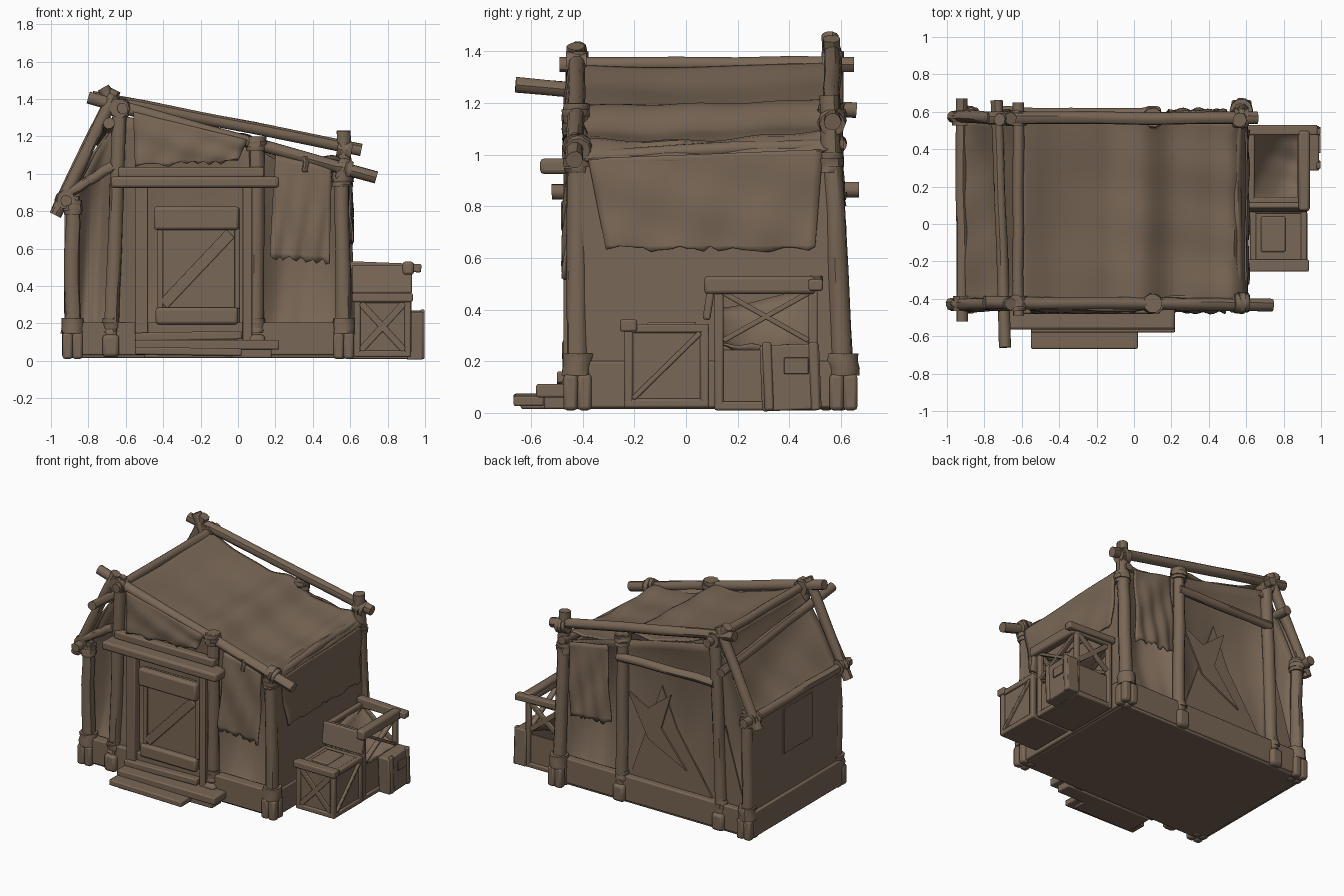
import bpy, bmesh, math, random
from mathutils import Vector

random.seed(4)
cube = bpy.data.objects.get("Cube")
if cube:
    bpy.data.objects.remove(cube)

wood = bpy.data.materials.new("weathered_brown")
wood.use_nodes = True
BROWN = (0.19, 0.135, 0.092, 1)
wood.diffuse_color = BROWN
wood.node_tree.nodes["Principled BSDF"].inputs["Base Color"].default_value = BROWN
made = []


def finish(name, bm, bevel=0, solid=0):
    bmesh.ops.recalc_face_normals(bm, faces=bm.faces)
    me = bpy.data.meshes.new(name)
    bm.to_mesh(me)
    bm.free()
    me.materials.append(wood)
    ob = bpy.data.objects.new(name, me)
    bpy.context.collection.objects.link(ob)
    if solid:
        m = ob.modifiers.new("thickness", 'SOLIDIFY')
        m.thickness, m.offset = solid, 0
    if bevel:
        m = ob.modifiers.new("worn_edges", 'BEVEL')
        m.width, m.segments = bevel, 2
    made.append(ob)
    return ob


def pole(name, a, b, r=0.036, r2=None, rings=6, sides=10):
    """Slightly crooked round log from a to b."""
    a, b = Vector(a), Vector(b)
    r2 = r2 or r
    q = (b - a).to_track_quat('Z', 'Y')
    bm = bmesh.new()
    prev = None
    for i in range(rings):
        t = i / (rings - 1)
        wob = Vector((random.uniform(-1, 1), random.uniform(-1, 1), 0)) * 0.004
        ring = []
        for k in range(sides):
            ang = math.tau * k / sides
            rad = (r + (r2 - r) * t) * random.uniform(0.94, 1.06)
            ring.append(bm.verts.new(a.lerp(b, t) + q @ (wob + Vector((math.cos(ang), math.sin(ang), 0)) * rad)))
        if prev:
            for k in range(sides):
                n = (k + 1) % sides
                bm.faces.new((prev[k], prev[n], ring[n], ring[k]))
        else:
            bm.faces.new(ring[::-1])
        prev = ring
    bm.faces.new(prev)
    return finish(name, bm)


def box(name, lo, hi, rot=(0, 0, 0), bevel=0.008):
    lo, hi = Vector(lo), Vector(hi)
    bm = bmesh.new()
    bmesh.ops.create_cube(bm, size=1)
    bmesh.ops.scale(bm, vec=hi - lo, verts=bm.verts)
    ob = finish(name, bm, bevel)
    ob.location = (lo + hi) / 2
    ob.rotation_euler = rot


def beam(name, a, b, w, d):
    """Plank from a to b, w wide and d deep."""
    a, b = Vector(a), Vector(b)
    bm = bmesh.new()
    bmesh.ops.create_cube(bm, size=1)
    bmesh.ops.scale(bm, vec=(w, d, (b - a).length), verts=bm.verts)
    ob = finish(name, bm, 0.005)
    ob.rotation_euler = (b - a).to_track_quat('Z', 'Y').to_euler()
    ob.location = (a + b) / 2


def billow(x, y, z):
    """Offset rule: sheet swells towards (x, y, z) in its middle."""
    return lambda u, v: Vector((x, y, z)) * math.sin(math.pi * u) ** 0.7 * math.sin(math.pi * v) ** 0.7


def roof_folds(u, v):
    """Offset rule: sags between purlins, humps over them."""
    folds = [(0, 0), (0.17, -0.03), (0.38, -0.02), (0.545, 0.045), (0.67, -0.01), (0.835, 0.015), (0.94, 0.055), (1, 0)]
    for (v0, h0), (v1, h1) in zip(folds, folds[1:]):
        if v <= v1 + 1e-6:
            t = (v - v0) / (v1 - v0)
            h = h0 + (h1 - h0) * t * t * (3 - 2 * t)
            return Vector((0, 0, h - 0.015 * math.sin(math.pi * u)))


def cloth(name, p00, p10, p11, p01, shape, ragged=0, wrinkle=0.006, n=18):
    """Sheet between four corners; the p01-p11 edge may be torn."""
    c = [Vector(p) for p in (p00, p10, p11, p01)]
    normal = (c[1] - c[0]).cross(c[3] - c[0]).normalized()
    down = (c[3] - c[0]).normalized()
    bm = bmesh.new()
    grid = []
    for j in range(n + 1):
        v = j / n
        row = []
        for i in range(n + 1):
            u = i / n
            p = c[0].lerp(c[1], u).lerp(c[3].lerp(c[2], u), v) + shape(u, min(v, 0.9999))
            p += normal * wrinkle * (math.sin(u * 19 + v * 4) * v + math.sin(u * 7 - v * 9) * 0.6)
            if j == n and ragged:
                p += down * random.uniform(-ragged, ragged)
            row.append(bm.verts.new(p))
        grid.append(row)
    for j in range(n):
        for i in range(n):
            bm.faces.new((grid[j][i], grid[j][i + 1], grid[j + 1][i + 1], grid[j + 1][i]))
    finish(name, bm, solid=0.01)


def patch(name, pts, y, thick=0.012):
    """Flat cut piece standing in the x-z plane."""
    bm = bmesh.new()
    f = bm.faces.new([bm.verts.new((x, y, z)) for x, z in pts])
    ext = bmesh.ops.extrude_face_region(bm, geom=[f])
    bmesh.ops.translate(bm, vec=(0, thick, 0), verts=[g for g in ext["geom"] if isinstance(g, bmesh.types.BMVert)])
    finish(name, bm)


def knot(name, at, r=0.052, axis=(0, 0, 1)):
    """Rope lashing: three stacked thick wraps."""
    at, axis = Vector(at), Vector(axis).normalized()
    for k in (-1, 0, 1):
        p = at + axis * k * 0.024
        pole(name, p - axis * 0.015, p + axis * 0.015, r * (1.06 if k == 0 else 0.96), rings=3)


# Floor and sill beams
box("floor", (-0.92, -0.43, 0.015), (0.58, 0.59, 0.06))
box("front_sill", (-0.9, -0.45, 0.03), (0.57, -0.38, 0.205))
box("back_sill", (-0.9, 0.54, 0.03), (0.57, 0.6, 0.205))
box("left_sill", (-0.94, -0.42, 0.02), (-0.87, 0.58, 0.2))
box("right_sill", (0.53, -0.42, 0.02), (0.6, 0.58, 0.2))

# Corner posts on split feet, then ridge and middle posts
FRONT, BACK = -0.42, 0.57
corners = [("front_left_post", -0.885, FRONT, -0.885, FRONT, 0.88), ("front_right_post", 0.565, FRONT, 0.555, FRONT, 1.06),
           ("back_left_post", -0.885, BACK, -0.885, BACK, 0.9), ("back_right_post", 0.575, 0.61, 0.565, 0.555, 1.23)]
for name, x, y, x2, y2, top in corners:
    pole(name, (x, y, 0.1), (x2, y2, top), 0.044, 0.039)
    for dx, dy in ((-1, -1), (1, -1), (-1, 1), (1, 1)):
        cx, cy = x + dx * 0.027, y + dy * 0.027
        box(name + "_foot", (cx - 0.027, cy - 0.027, 0.01), (cx + 0.027, cy + 0.027, 0.15), bevel=0.014)
    pole(name + "_band", (x, y, 0.145), (x, y, 0.23), 0.06, rings=4)
    knot(name + "_lashing", (x2, y2, min(top - 0.06, 0.97)))
for y, side in ((FRONT, "front"), (BACK, "back")):
    pole(side + "_ridge_post", (-0.68, y, 0.06), (-0.63, y, 1.4), 0.04)
    pole(side + "_middle_post", (0.1, y, 0.06), (0.1, y, 1.2), 0.04)
    for x in (-0.68, 0.1):
        box(side + "_post_shoe", (x - 0.045, y - 0.06, 0.02), (x + 0.045, y + 0.06, 0.14), bevel=0.02)
        knot(side + "_foot_lashing", (x, y, 0.19), 0.046)

# Roof poles
pole("front_rafter", (-0.8, -0.42, 1.41), (0.74, -0.43, 0.98), 0.034)
pole("back_rafter", (-0.78, 0.565, 1.41), (0.66, 0.565, 1.13), 0.034)
pole("ridge_pole", (-0.62, -0.49, 1.35), (-0.62, 0.65, 1.35), 0.03)
pole("upper_left_purlin", (-0.69, -0.66, 1.27), (-0.73, 0.66, 1.17), 0.031)
pole("left_eave_pole", (-0.92, -0.52, 0.855), (-0.92, 0.67, 0.865), 0.031)
pole("right_eave_pole", (0.55, -0.47, 0.99), (0.55, 0.61, 1.04), 0.028)
pole("front_gable_pole", (-0.98, -0.43, 0.78), (-0.66, -0.43, 1.42), 0.034)
pole("back_gable_pole", (-0.97, 0.575, 0.8), (-0.66, 0.565, 1.45), 0.034)
pole("front_left_brace", (-0.9, -0.44, 0.9), (-0.67, -0.44, 1.04), 0.028)
pole("rafter_peg", (0.36, -0.46, 1.01), (0.36, -0.45, 1.09), 0.015, sides=8)
pole("back_ridge_stub", (-0.6, 0.55, 1.25), (-0.72, 0.56, 1.46), 0.034)
pole("back_cross_pole", (-0.64, 0.59, 1.05), (0.12, 0.59, 1.04), 0.03)
for y in (-0.425, 0.565):
    knot("ridge_lashing", (-0.63, y, 1.35), 0.055, (0, 1, 0))
    knot("left_eave_lashing", (-0.92, y, 0.86), 0.052, (0, 1, 0))
    knot("middle_lashing", (0.1, y, 1.16), 0.054)
knot("front_eave_lashing", (0.57, -0.42, 1.03), 0.052, (1, 0, -0.3))
knot("back_eave_lashing", (0.57, 0.565, 1.13), 0.052, (1, 0, -0.2))

# Roof sheets
cloth("roof_sheet", (-0.61, -0.42, 1.35), (-0.61, 0.56, 1.36), (0.6, 0.55, 1.01), (0.6, -0.41, 0.97), roof_folds, n=36)
cloth("left_slope_sheet", (-0.63, -0.42, 1.33), (-0.63, 0.56, 1.33), (-0.92, 0.57, 0.86), (-0.92, -0.42, 0.86),
      billow(0.05, 0, -0.03), n=22)
cloth("front_roof_flap", (-0.56, -0.455, 1.33), (0.05, -0.455, 1.18), (0.0, -0.465, 1.07), (-0.55, -0.465, 1.04),
      billow(0, -0.01, 0), ragged=0.015)
cloth("right_roof_flap", (0.6, -0.38, 0.985), (0.6, 0.53, 1.02), (0.607, 0.5, 0.635), (0.607, -0.31, 0.635),
      billow(0.004, 0, 0), ragged=0.014, n=28)

# Walls: sheets billowing inward between the posts
bays = [(-0.885, -0.66, 0.86, 1.3), (-0.66, 0.1, 1.32, 1.15), (0.1, 0.56, 1.15, 1.02)]
for y, side, depths in ((-0.41, "front", (0.13, 0.06, 0.14)), (0.56, "back", (-0.07, -0.08, -0.13))):
    for (x0, x1, z0, z1), depth in zip(bays, depths):
        cloth(side + "_wall_sheet", (x0, y, z0), (x1, y, z1), (x1, y, 0.1), (x0, y, 0.1), billow(0, depth, 0))
box("left_wall", (-0.92, -0.42, 0.1), (-0.895, 0.57, 0.87), bevel=0.004)
box("left_wall_patch", (-0.928, -0.1, 0.48), (-0.915, 0.22, 0.8), bevel=0.002)
box("right_wall", (0.565, -0.42, 0.1), (0.59, 0.57, 0.96), bevel=0.004)
for y, side, lean in ((-0.445, "front", -0.02), (0.595, "back", 0.01)):
    cloth(side + "_curtain", (0.2, y, 1.1), (0.5, y, 1.04), (0.49, y + lean, 0.53), (0.17, y + lean, 0.55),
          billow(0, lean / 2, 0), ragged=0.018, wrinkle=0.009)
patch("back_large_patch", [(-0.6, 0.2), (0.05, 0.2), (-0.2, 0.9), (-0.32, 0.62)], 0.545)
patch("back_star_patch", [(0.06, 0.8), (-0.1, 0.72), (-0.28, 0.86), (-0.2, 0.6), (-0.4, 0.35), (-0.1, 0.5)], 0.557)
patch("back_left_patch", [(-0.86, 0.2), (-0.66, 0.2), (-0.7, 0.75)], 0.55)

# Doorway, door and lintel
beam("door_left_jamb", (-0.515, -0.445, 0.04), (-0.515, -0.445, 0.93), 0.07, 0.06)
beam("door_right_jamb", (0.05, -0.445, 0.1), (0.05, -0.445, 0.93), 0.05, 0.06)
box("lintel", (-0.68, -0.565, 0.925), (0.22, -0.43, 0.985), bevel=0.015)
box("upper_lintel", (-0.64, -0.48, 0.98), (0.14, -0.42, 1.035), bevel=0.01)
box("door_panel", (-0.43, -0.44, 0.19), (0.01, -0.41, 0.82))
box("door_top_plank", (-0.45, -0.485, 0.7), (0.005, -0.43, 0.825), bevel=0.015)
box("door_bottom_plank", (-0.44, -0.48, 0.195), (0.0, -0.43, 0.285), bevel=0.015)
beam("door_diagonal", (-0.4, -0.445, 0.3), (-0.04, -0.445, 0.68), 0.02, 0.06)
for x in (-0.415, -0.005):
    beam("door_stile", (x, -0.445, 0.28), (x, -0.445, 0.71), 0.03, 0.02)

# Porch steps
box("top_step", (-0.55, -0.5, 0.11), (0.02, -0.43, 0.155), (0, -0.02, 0))
box("upper_step", (-0.55, -0.58, 0.06), (0.22, -0.43, 0.112))
box("upper_step_support", (-0.5, -0.55, 0.015), (0.18, -0.44, 0.08))
box("lower_step", (-0.55, -0.668, 0.03), (0.02, -0.55, 0.07), (0, 0.015, 0))
box("lower_step_support", (-0.5, -0.64, 0.015), (-0.03, -0.53, 0.05))


def crate(name, lo, hi, t=0.035, solid=1.0, cross=True):
    """Box with a rail frame and braces; walls fill the solid share of its height."""
    (x0, y0, z0), (x1, y1, z1) = lo, hi
    g = 0.014
    wall_top = z0 + (z1 - z0) * solid - 0.01
    zb = (z0 if solid == 1 else wall_top) + t
    box(name + "_bottom", (x0 + g, y0 + g, z0), (x1 - g, y1 - g, z0 + 0.02))
    for x, s in ((x0, 1), (x1, -1)):
        xa, xb = sorted((x + s * g, x + s * (g + 0.012)))
        xc, xd = sorted((x, x + s * t))
        box(name + "_wall", (xa, y0 + g, z0), (xb, y1 - g, wall_top), bevel=0.002)
        beam(name + "_brace", (x + s * g, y0 + t, zb), (x + s * g, y1 - t, z1 - t), 0.035, 0.02)
        if cross:
            beam(name + "_brace", (x + s * g, y1 - t, zb), (x + s * g, y0 + t, z1 - t), 0.035, 0.02)
        for z in (z0, z1 - t):
            box(name + "_rail", (xc, y0, z), (xd, y1, z + t))
        for y, r in ((y0, 1), (y1, -1)):
            ya, yb = sorted((y, y + r * t))
            box(name + "_corner", (xc, ya, z0), (xd, yb, z1))
    for y, r in ((y0, 1), (y1, -1)):
        ya, yb = sorted((y + r * g, y + r * (g + 0.012)))
        yc, yd = sorted((y, y + r * t))
        box(name + "_wall", (x0 + g, ya, z0), (x1 - g, yb, wall_top), bevel=0.002)
        for a, b in ((x0 + t, x1 - t), (x1 - t, x0 + t)):
            beam(name + "_brace", (a, y + r * g, zb), (b, y + r * g, z1 - t), 0.02, 0.035)
        for z in (z0, z1 - t):
            box(name + "_rail", (x0, yc, z), (x1, yd, z + t))


# Storage crates on the right side
crate("front_crate", (0.62, -0.24, 0.02), (0.925, 0.09, 0.345), cross=False)
box("front_crate_lid", (0.63, -0.23, 0.32), (0.915, 0.08, 0.342))
box("front_crate_lid_plank", (0.61, -0.255, 0.315), (0.935, -0.19, 0.362))
box("front_crate_lid_patch", (0.68, -0.15, 0.335), (0.81, 0.04, 0.352))
crate("tall_crate", (0.61, 0.11, 0.01), (0.91, 0.51, 0.5), solid=0.5)
cloth("tall_crate_lining", (0.62, 0.12, 0.4), (0.62, 0.5, 0.48), (0.9, 0.5, 0.26), (0.9, 0.12, 0.26), billow(0, 0, -0.1))
box("tall_crate_top_board", (0.88, 0.07, 0.46), (0.94, 0.5, 0.53), bevel=0.014)
box("tall_crate_front_board", (0.61, 0.075, 0.36), (0.93, 0.105, 0.51), (-0.15, 0, 0))
box("tall_crate_back_board", (0.6, 0.475, 0.48), (0.98, 0.53, 0.525), (0, 0.04, 0))
box("small_box", (0.9, 0.29, 0.01), (0.99, 0.52, 0.265), (0.04, 0, 0))
for y in (0.3, 0.48):
    box("small_box_slat", (0.975, y, 0.01), (0.998, y + 0.035, 0.275), (0.04, 0, 0))
box("small_box_plaque", (0.985, 0.38, 0.15), (0.998, 0.475, 0.215), bevel=0.003)

# Smooth the round parts, keep sharp edges
bpy.ops.object.select_all(action='DESELECT')
for ob in made:
    ob.select_set(True)
bpy.context.view_layer.objects.active = made[0]
bpy.ops.object.shade_smooth_by_angle(angle=math.radians(40))
